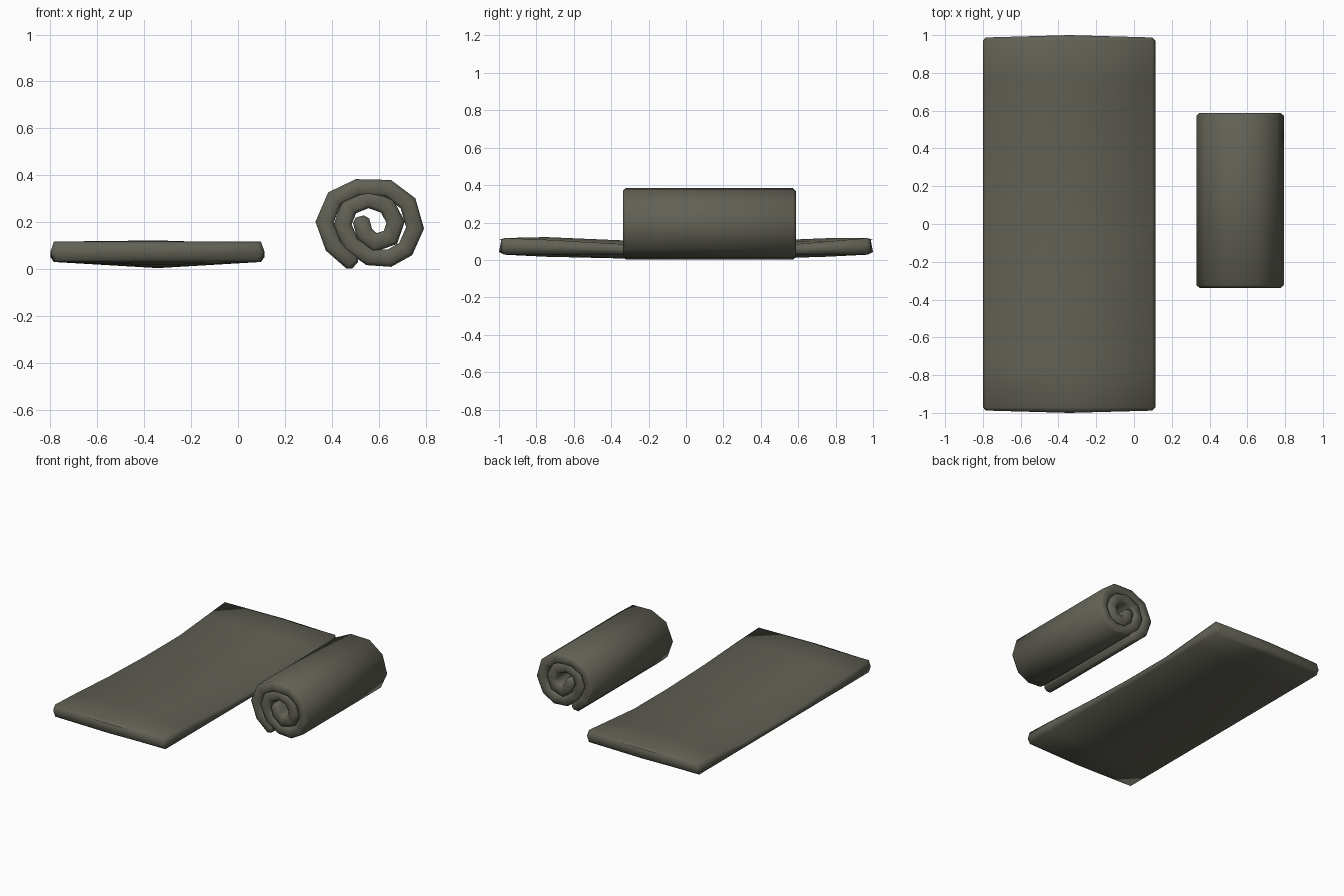
import bpy, bmesh
from mathutils import Vector

if "Cube" in bpy.data.objects:
    bpy.data.objects.remove(bpy.data.objects["Cube"])

mat = bpy.data.materials.new("dark olive fabric")
mat.diffuse_color = (0.122, 0.119, 0.092, 1)
mat.use_nodes = True
mat.node_tree.nodes["Principled BSDF"].inputs["Base Color"].default_value = mat.diffuse_color


def skin(name, rings):
    """Join closed rings of points into a capped, smooth shaded solid."""
    bm = bmesh.new()
    vs = [[bm.verts.new(p) for p in r] for r in rings]
    n = len(rings[0])
    for a, b in zip(vs, vs[1:]):
        for i in range(n):
            j = (i + 1) % n
            bm.faces.new((a[i], a[j], b[j], b[i]))
    bm.faces.new(vs[0])
    bm.faces.new(vs[-1])
    bmesh.ops.recalc_face_normals(bm, faces=bm.faces[:])
    for f in bm.faces:
        f.smooth = True
    me = bpy.data.meshes.new(name)
    bm.to_mesh(me)
    bm.free()
    me.materials.append(mat)
    ob = bpy.data.objects.new(name, me)
    bpy.context.collection.objects.link(ob)
    return ob


# Unrolled sleeping mat: y, top edge z, top middle z, bottom middle z
rows = [(-0.97, .117, .117, .028), (-0.75, .108, .122, .017),
        (-0.35, .085, .105, .008), (0.05, .073, .101, .004),
        (0.45, .073, .104, .008), (0.75, .098, .116, .017),
        (0.97, .117, .117, .028)]
XL, XR, XM = -0.80, 0.113, -0.343


def mat_ring(y, te, tm, bm_, inset=0.0, bow=0.0):
    be = 0.03
    zm = (te + be) / 2
    l, r = XL + inset, XR - inset
    return [(l, y, zm), (l + .015, y, te), (XM, y + bow, tm), (r - .015, y, te),
            (r, y, zm), (r - .015, y, be), (XM, y + bow, bm_), (l + .015, y, be)]


def mat_end(s):
    r = mat_ring(s * 0.988, .105, .107, .038, .016, s * .012)
    return [(x, y, z if z > .08 else max(z, .042)) for x, y, z in r]


skin("flat_mat", [mat_end(-1)] + [mat_ring(*r) for r in rows] + [mat_end(1)])

# Rolled mat: centreline of the spiral in x, z from outer tail to inner end
path = [(.485, .03), (.405, .10), (.369, .20), (.412, .30), (.51, .347), (.64, .344),
        (.725, .28), (.755, .175), (.715, .085), (.645, .046), (.56, .052),
        (.482, .105), (.446, .19), (.475, .265), (.555, .298), (.635, .27),
        (.672, .2), (.65, .135), (.585, .112), (.54, .15), (.525, .205)]
P = [Vector(p) for p in path]
Y0, Y1, H, C = -0.338, 0.588, 0.036, 0.015


def roll_ring(p, n, h, inset=0.0):
    c = C * h / H
    a, b = Y0 + inset, Y1 - inset
    prof = [(-h, a + C), (-h + c, a), (h - c, a), (h, a + C),
            (h, b - C), (h - c, b), (-h + c, b), (-h, b - C)]
    return [(p.x + n.x * o, y, p.y + n.y * o) for o, y in prof]


rings = []
for i, p in enumerate(P):
    d0 = (p - P[max(i - 1, 0)])
    d1 = (P[min(i + 1, len(P) - 1)] - p)
    d0 = (d0 if d0.length else d1).normalized()
    d1 = (d1 if d1.length else d0).normalized()
    t = (d0 + d1).normalized()
    n = Vector((-t.y, t.x)) / max(t.dot(d0), .8)
    if i == 0:                      # rounded tail
        rings.append(roll_ring(p - t * .02, n, H * .5, .01))
    rings.append(roll_ring(p, n, H))
    if i == len(P) - 1:             # rounded inner end
        rings.append(roll_ring(p + t * .02, n, H * .5, .01))
skin("rolled_mat", rings)
